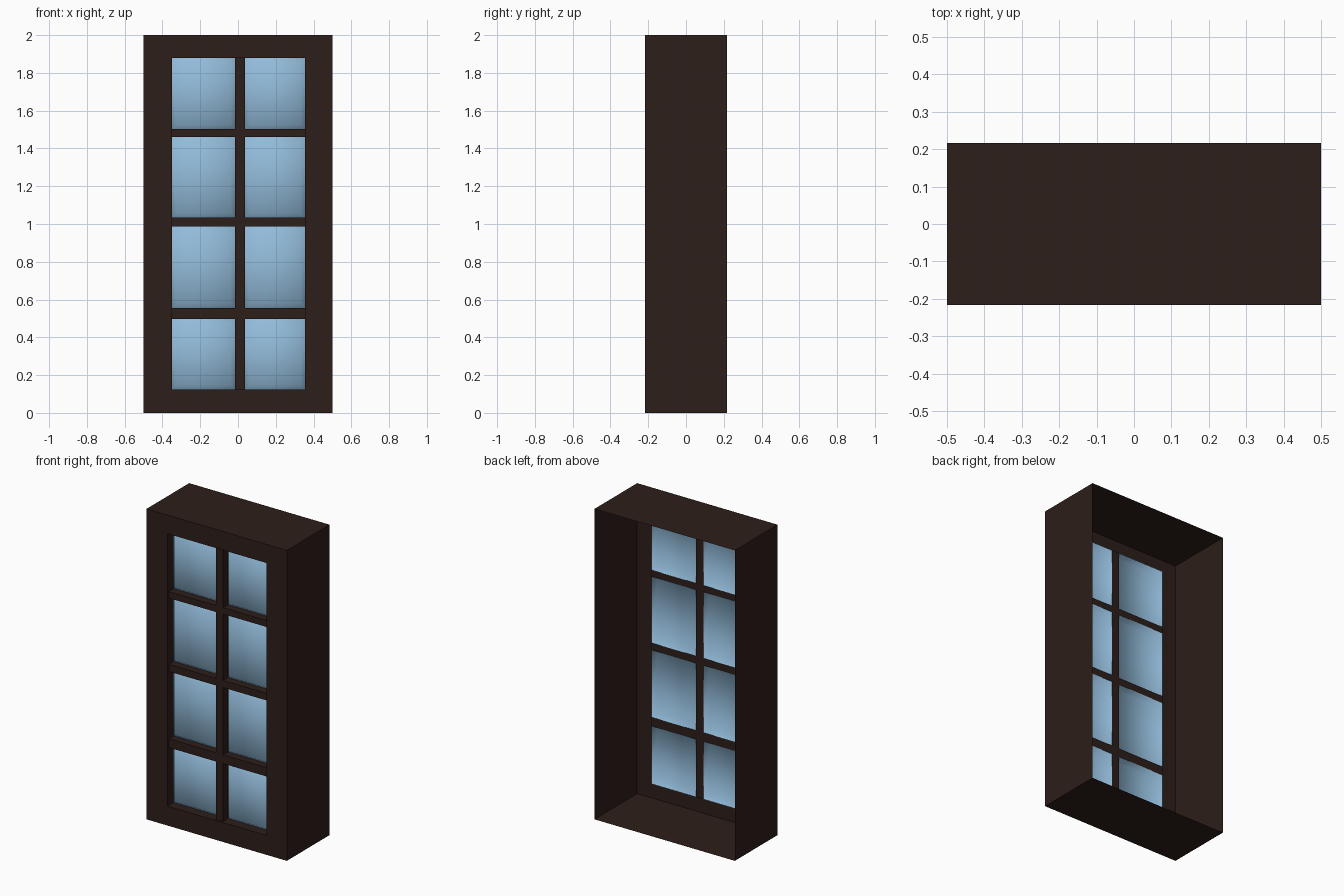
import bpy, bmesh

if "Cube" in bpy.data.objects:
    bpy.data.objects.remove(bpy.data.objects["Cube"])

W, D, H = 0.5, 0.217, 2.0            # half width, half depth, height
FRONT = -D
OX0, OX1, OZ0, OZ1 = -0.35, 0.355, 0.125, 1.88   # window opening
BACK = FRONT + 0.062                 # rear plane of reveal, bars and pane rims
BAR = FRONT + 0.012                  # front plane of the bars
COLS = [(-0.35, -0.015), (0.038, 0.355)]
ROWS = [(0.125, 0.498), (0.555, 0.988), (1.034, 1.461), (1.503, 1.88)]


def material(name, rgb):
    m = bpy.data.materials.new(name)
    m.diffuse_color = (*rgb, 1)
    m.use_nodes = True
    m.node_tree.nodes["Principled BSDF"].inputs["Base Color"].default_value = m.diffuse_color
    return m


wood = material("dark_wood", (0.026, 0.013, 0.010))
glass = material("blue_glass", (0.29, 0.50, 0.70))


def finish(name, bm, mat, smooth=False):
    me = bpy.data.meshes.new(name)
    for f in bm.faces:
        f.smooth = smooth
    bm.to_mesh(me)
    bm.free()
    me.materials.append(mat)
    ob = bpy.data.objects.new(name, me)
    bpy.context.collection.objects.link(ob)
    return ob


def ring(bm, x0, x1, z0, z1, y):
    return [bm.verts.new((x, y, z)) for x, z in
            ((x0, z0), (x1, z0), (x1, z1), (x0, z1))]


def bridge(bm, a, b):
    for i in range(4):
        j = (i + 1) % 4
        bm.faces.new((a[i], a[j], b[j], b[i]))


def box(name, x0, x1, y0, y1, z0, z1):
    bm = bmesh.new()
    a, b = ring(bm, x0, x1, z0, z1, y0), ring(bm, x0, x1, z0, z1, y1)
    bridge(bm, b, a)
    bm.faces.new(a)
    bm.faces.new(b[::-1])
    bmesh.ops.recalc_face_normals(bm, faces=bm.faces)
    return finish(name, bm, wood)


# Thin casing: open back, outer walls, front border, reveal turned inwards
bm = bmesh.new()
loops = [ring(bm, -W, W, 0, H, D),
         ring(bm, -W, W, 0, H, FRONT),
         ring(bm, OX0, OX1, OZ0, OZ1, FRONT),
         ring(bm, OX0, OX1, OZ0, OZ1, BACK)]
for a, b in zip(loops, loops[1:]):
    bridge(bm, a, b)
finish("window_casing", bm, wood)

# Glazing bars
box("vertical_bar", COLS[0][1], COLS[1][0], BAR, BACK, OZ0, OZ1)
for i in range(3):
    for j, (x0, x1) in enumerate(COLS):
        box(f"horizontal_bar_{i}_{j}", x0, x1, BAR, BACK, ROWS[i][1], ROWS[i + 1][0])

# Panes: hollow, bevelled and raised towards the front
for i, (z0, z1) in enumerate(ROWS):
    for j, (x0, x1) in enumerate(COLS):
        bm = bmesh.new()
        rim = ring(bm, x0, x1, z0, z1, BACK)
        e = 0.024
        face = ring(bm, x0 + e, x1 - e, z0 + e, z1 - e, BACK - 0.03)
        bridge(bm, rim, face)
        bm.faces.new(face)
        finish(f"glass_pane_{i}_{j}", bm, glass, smooth=True)
